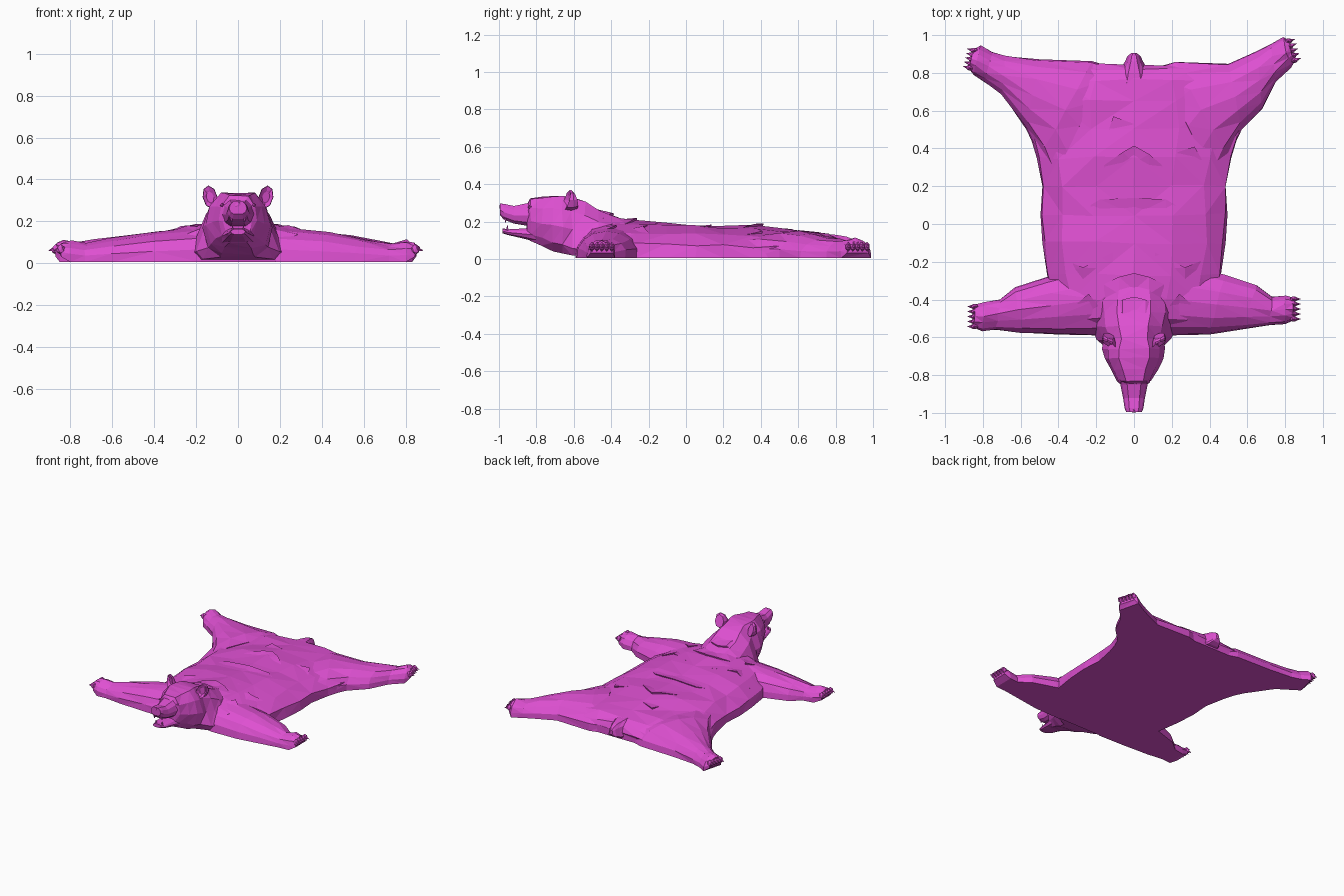
import bpy, bmesh, math, random
from mathutils import Vector
from mathutils.bvhtree import BVHTree

random.seed(4)
if "Cube" in bpy.data.objects:
    bpy.data.objects.remove(bpy.data.objects["Cube"], do_unlink=True)

hide = bpy.data.materials.new("magenta hide")
hide.use_nodes = True
COLOUR = (0.73, 0.08, 0.64, 1)
hide.diffuse_color = COLOUR
hide.node_tree.nodes["Principled BSDF"].inputs["Base Color"].default_value = COLOUR
trees = []


def finish(name, bm, ground=False):
    bmesh.ops.triangulate(bm, faces=bm.faces[:])
    bmesh.ops.recalc_face_normals(bm, faces=bm.faces[:])
    if ground:
        trees.append(BVHTree.FromBMesh(bm))
    mesh = bpy.data.meshes.new(name)
    bm.to_mesh(mesh)
    bm.free()
    mesh.materials.append(hide)
    ob = bpy.data.objects.new(name, mesh)
    bpy.context.collection.objects.link(ob)
    return ob


def loft(name, rings, jitter=0.0, ground=False):
    """Skin a row of closed rings and cap both ends."""
    bm = bmesh.new()
    rows = []
    for ring in rings:
        row = []
        for p in ring:
            p = Vector(p)
            if p.z > 0.04:
                p += Vector([random.uniform(-jitter, jitter) for _ in "xyz"])
            row.append(bm.verts.new(p))
        rows.append(row)
    n = len(rows[0])
    for a, b in zip(rows, rows[1:]):
        for i in range(n):
            j = (i + 1) % n
            bm.faces.new((a[i], a[j], b[j], b[i]))
    bm.faces.new(rows[0])
    bm.faces.new(rows[-1])
    return finish(name, bm, ground)


# Flat-bottomed section between two edge points of the hide
HALF = [(1, 0), (0.98, 0.36), (0.78, 0.7), (0.42, 0.92)]
ARCH = [(-t, u) for t, u in HALF] + [(0, 1)] + HALF[::-1]


def pelt_ring(a, b, h, base=0.006):
    a, b = Vector(a), Vector(b)
    pts = []
    for t, u in ARCH:
        p = a.lerp(b, (t + 1) / 2)
        pts.append((p.x, p.y, base + u * (h - base)))
    return pts


# Mirrored sections: rounded for skull, jaws and tail, spreading for the neck
def mirrored(side):
    return side + [(-t, u) for t, u in side[::-1]]


OVAL = mirrored([(0.5, 0.97), (0.85, 0.76), (1, 0.45), (0.85, 0.15), (0.5, 0)])
SPREAD = mirrored([(0.35, 0.98), (0.66, 0.76), (0.82, 0.45), (1, 0.12), (0.85, 0)])


def section_ring(y, w, low, high, section=OVAL):
    return [(t * w, y, low + u * (high - low)) for t, u in section]


# Body
body = [(-0.585, 0.2, 0.1), (-0.5, 0.36, 0.185), (-0.4, 0.43, 0.205),
        (-0.27, 0.46, 0.205), (-0.1, 0.485, 0.2), (0.05, 0.495, 0.187),
        (0.2, 0.485, 0.183), (0.35, 0.515, 0.178), (0.5, 0.56, 0.165),
        (0.65, 0.55, 0.155), (0.76, 0.5, 0.14), (0.82, 0.42, 0.11), (0.84, 0.4, 0.06)]
loft("body_hide", [pelt_ring((-w, y), (w, y), h) for y, w, h in body], 0.009, True)

# Legs: back edge, front edge and height at each station
LEGS = {
    "right_front_leg": [((-0.2, -0.2), (-0.18, -0.59), 0.17), ((-0.46, -0.28), (-0.4, -0.585), 0.145),
                        ((-0.63, -0.335), (-0.6, -0.575), 0.115), ((-0.71, -0.4), (-0.73, -0.56), 0.092),
                        ((-0.79, -0.415), (-0.8, -0.565), 0.105), ((-0.845, -0.43), (-0.845, -0.55), 0.095)],
    "left_front_leg": [((0.2, -0.2), (0.18, -0.59), 0.17), ((0.48, -0.27), (0.4, -0.585), 0.145),
                       ((0.65, -0.325), (0.56, -0.56), 0.115), ((0.73, -0.385), (0.72, -0.535), 0.092),
                       ((0.8, -0.38), (0.8, -0.53), 0.105), ((0.845, -0.39), (0.845, -0.51), 0.095)],
    "right_back_leg": [((-0.12, 0.83), (-0.45, 0.2), 0.14), ((-0.22, 0.862), (-0.5, 0.35), 0.15),
                       ((-0.5, 0.872), (-0.57, 0.5), 0.135), ((-0.68, 0.888), (-0.7, 0.69), 0.112),
                       ((-0.75, 0.91), (-0.79, 0.75), 0.1), ((-0.81, 0.945), (-0.85, 0.79), 0.11),
                       ((-0.845, 0.925), (-0.87, 0.82), 0.095)],
    "left_back_leg": [((0.12, 0.83), (0.45, 0.2), 0.14), ((0.22, 0.858), (0.5, 0.35), 0.15),
                      ((0.5, 0.848), (0.57, 0.5), 0.135), ((0.65, 0.915), (0.68, 0.61), 0.112),
                      ((0.72, 0.95), (0.75, 0.75), 0.1), ((0.79, 0.99), (0.83, 0.83), 0.11),
                      ((0.815, 0.975), (0.85, 0.86), 0.095)],
}


def blob(name, centre, size):
    bm = bmesh.new()
    bmesh.ops.create_icosphere(bm, subdivisions=1, radius=1)
    for v in bm.verts:
        v.co = Vector(centre) + Vector(v.co[i] * size[i] for i in range(3))
    return finish(name, bm)


def spike(name, base, direction, radius, length):
    bm = bmesh.new()
    bmesh.ops.create_cone(bm, cap_ends=True, segments=5, radius1=radius, radius2=0, depth=length)
    turn = Vector(direction).to_track_quat("Z", "Y")
    for v in bm.verts:
        v.co = Vector(base) + turn @ (v.co + Vector((0, 0, length / 2)))
    return finish(name, bm)


for leg, stations in LEGS.items():
    rings = [pelt_ring(*s) for s in stations[:-1]] + [pelt_ring(*stations[-1], base=0.032)]
    loft(leg, rings, 0.005, True)
    # Toes and claws along the paw's end
    a, b = (Vector((*p, 0.066)) for p in stations[-1][:2])
    out = Vector((b.y - a.y, a.x - b.x, 0)).normalized()
    if out.x * a.x < 0:
        out.negate()
    for i in range(5):
        p = a.lerp(b, 0.06 + 0.22 * i)
        blob(leg + "_toe", p, (0.022, 0.016, 0.026))
        spike(leg + "_claw", p + out * 0.012, out + Vector((0, 0, -0.2)), 0.01, 0.028)

# Neck and skull
neck = [(-0.28, 0.2, 0.02, 0.195), (-0.4, 0.25, 0.01, 0.235), (-0.47, 0.245, 0.01, 0.262),
        (-0.54, 0.225, 0.012, 0.31), (-0.61, 0.195, 0.02, 0.334)]
skull = [(-0.66, 0.165, 0.03, 0.342), (-0.71, 0.155, 0.045, 0.342),
         (-0.77, 0.125, 0.075, 0.338), (-0.83, 0.09, 0.1, 0.328), (-0.85, 0.07, 0.12, 0.3)]
loft("neck_and_skull", [section_ring(*s, SPREAD) for s in neck] + [section_ring(*s) for s in skull], 0.005, True)

# Open muzzle
upper = [(-0.8, 0.09, 0.17, 0.325), (-0.85, 0.072, 0.178, 0.302), (-0.92, 0.058, 0.19, 0.287),
         (-0.975, 0.05, 0.212, 0.298), (-0.995, 0.042, 0.235, 0.298)]
lower = [(-0.78, 0.09, 0.085, 0.175), (-0.87, 0.065, 0.11, 0.165), (-0.95, 0.05, 0.128, 0.16),
         (-0.98, 0.035, 0.138, 0.165)]
loft("upper_muzzle", [section_ring(*s) for s in upper])
loft("lower_jaw", [section_ring(*s) for s in lower])
blob("nose", (0, -0.985, 0.28), (0.032, 0.014, 0.018))

for side, s in (("left", 1), ("right", -1)):
    spike(side + "_upper_fang", (s * 0.032, -0.965, 0.225), (0, 0, -1), 0.01, 0.035)
    spike(side + "_lower_fang", (s * 0.026, -0.955, 0.15), (0, 0, 1), 0.009, 0.035)
    blob(side + "_eye", (s * 0.076, -0.835, 0.278), (0.01, 0.01, 0.009))
    # Cupped ear: broad base, thin tip, hollowed front, turned outward
    bm = bmesh.new()
    rings = []
    for r, depth in ((0.8, 0.03), (1, 0.0), (0.95, -0.03), (0.5, -0.005)):
        ring = []
        for k in range(8):
            across, up = r * math.cos(k * math.pi / 4), r * math.sin(k * math.pi / 4)
            ring.append(bm.verts.new((s * (0.133 + 0.036 * across + 0.008 * up),
                                      -0.615 + depth * (0.75 - 0.5 * up) + 0.015 * across,
                                      0.315 + 0.056 * up)))
        rings.append(ring)
    for p, q in zip(rings, rings[1:]):
        for k in range(8):
            bm.faces.new((p[k], p[k - 1], q[k - 1], q[k]))
    bm.faces.new(rings[0])
    bm.faces.new(rings[-1])
    finish(side + "_ear", bm)

# Tail
tail = [(0.7, 0.13, 0.02, 0.14), (0.8, 0.085, 0.015, 0.132), (0.86, 0.048, 0.02, 0.122),
        (0.89, 0.034, 0.035, 0.108), (0.905, 0.014, 0.055, 0.09)]
loft("tail", [section_ring(*t, SPREAD) for t in tail])


def surface(x, y):
    hits = [t.ray_cast(Vector((x, y, 1)), Vector((0, 0, -1)))[0] for t in trees]
    return max([h.z for h in hits if h] or [0])


# Fur folds: shallow ridges laid over the back
def fold(points, height=0.013):
    rings = []
    for i, (x, y) in enumerate(points):
        z = surface(x, y)
        lift = height if 0 < i < len(points) - 1 else 0.001
        rings.append([(x, y - 0.09, surface(x, y - 0.09) - 0.006), (x, y, z + lift), (x, y - 0.01, z - 0.02)])
    loft("fur_fold", rings)


fold([(-0.16, 0.31), (-0.06, 0.38), (0, 0.415), (0.08, 0.37), (0.15, 0.31)])
fold([(-0.23, 0.1), (-0.18, 0.13), (0, 0.138), (0.17, 0.13), (0.22, 0.1)], 0.007)
fold([(-0.16, -0.32), (-0.08, -0.28), (0, -0.26), (0.08, -0.28), (0.16, -0.32)])
fold([(-0.13, -0.44), (-0.06, -0.4), (0, -0.385), (0.06, -0.4), (0.13, -0.44)])
fold([(-0.13, 0.51), (-0.11, 0.57), (0, 0.53)])
fold([(0.23, 0.38), (0.32, 0.41), (0.36, 0.34)])
for s in (-1, 1):
    fold([(s * 0.42, -0.17), (s * 0.27, -0.23), (s * 0.11, -0.15)])
    fold([(s * 0.3, -0.42), (s * 0.24, -0.37), (s * 0.19, -0.43)])
